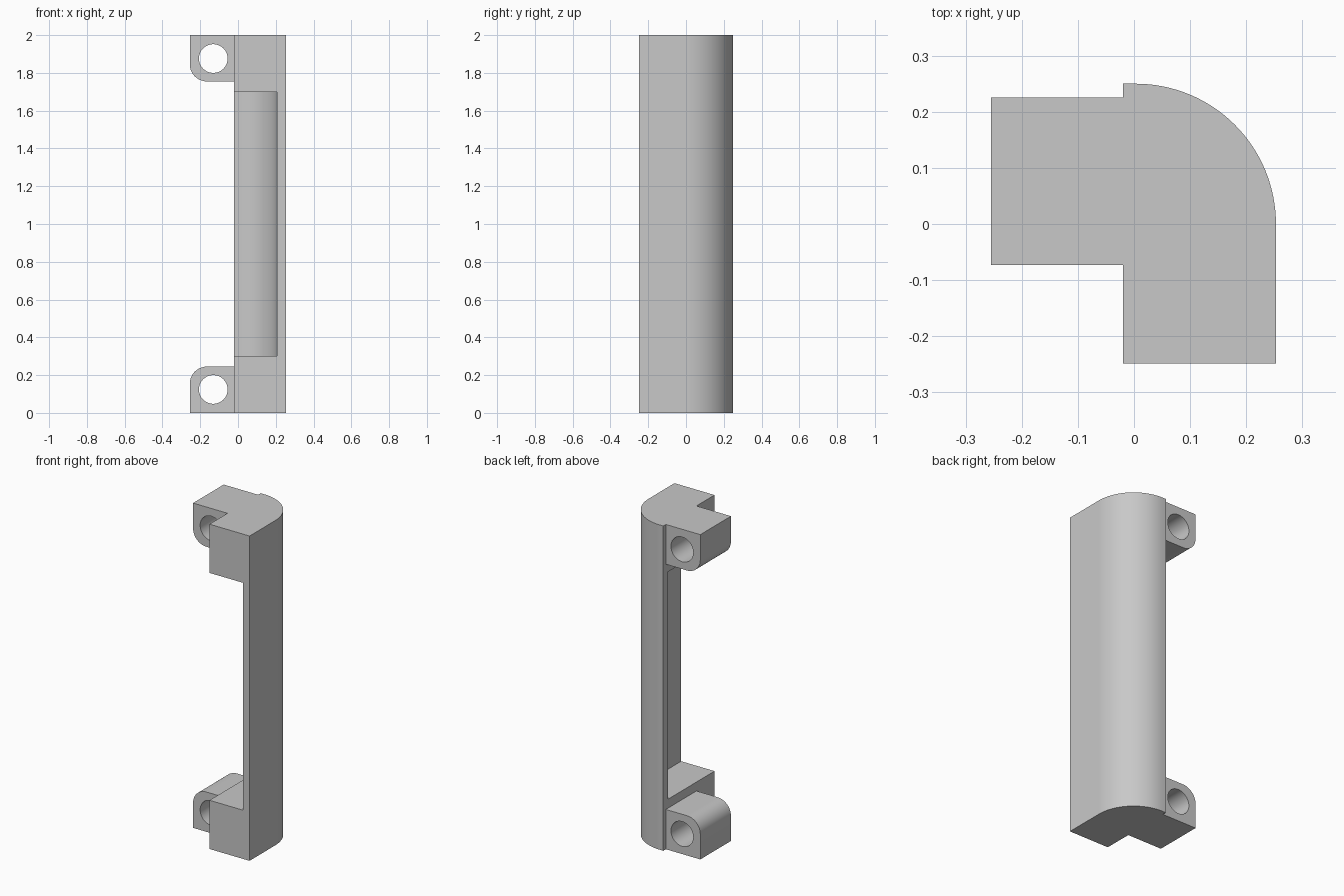
import bpy, bmesh
from math import cos, sin, pi, radians
from mathutils import Vector

cube = bpy.data.objects.get("Cube")
if cube:
    bpy.data.objects.remove(cube, do_unlink=True)

grey = bpy.data.materials.new("Plain grey")
grey.use_nodes = True
colour = (0.58, 0.58, 0.58, 1)
grey.diffuse_color = colour
grey.node_tree.nodes["Principled BSDF"].inputs["Base Color"].default_value = colour


def arc(cx, cy, r, start, end, steps):
    angles = [radians(start + (end - start) * i / steps) for i in range(steps + 1)]
    return [(cx + r * cos(a), cy + r * sin(a)) for a in angles]


def prism(name, profile, low, high, axis="z"):
    """Extrude a 2D profile (x, y) along z, or (x, z) along y."""
    def place(p, d):
        return (p[0], p[1], d) if axis == "z" else (p[0], d, p[1])
    bm = bmesh.new()
    face = bm.faces.new([bm.verts.new(place(p, low)) for p in profile])
    moved = bmesh.ops.extrude_face_region(bm, geom=[face])["geom"]
    verts = [v for v in moved if isinstance(v, bmesh.types.BMVert)]
    step = Vector(place((0, 0), high - low))
    bmesh.ops.translate(bm, verts=verts, vec=step)
    bmesh.ops.recalc_face_normals(bm, faces=bm.faces)
    mesh = bpy.data.meshes.new(name)
    bm.to_mesh(mesh)
    bm.free()
    mesh.materials.append(grey)
    obj = bpy.data.objects.new(name, mesh)
    bpy.context.collection.objects.link(obj)
    return obj


def combine(target, tool, operation):
    """Apply a boolean and discard the tool."""
    bpy.context.view_layer.objects.active = target
    mod = target.modifiers.new(operation, "BOOLEAN")
    mod.operation = operation
    mod.solver = "EXACT"
    mod.object = tool
    bpy.ops.object.modifier_apply(modifier=mod.name)
    bpy.data.objects.remove(tool, do_unlink=True)


LEFT, RIGHT, FRONT = -0.02, 0.253, -0.249
CX = 0.003

# Tall body with a quarter-round back corner
outer = [(LEFT, FRONT), (RIGHT, FRONT)] + arc(CX, 0, 0.25, 0, 90, 32) + [(LEFT, 0.25)]
body = prism("handle_body", outer, 0, 2)

# Hollow between the two end blocks, open to the front and inner side
inner = [(-0.1, -0.4), (0.207, -0.4)] + arc(CX, 0, 0.204, 0, 90, 32) + [(-0.1, 0.204)]
combine(body, prism("hollow_cutter", inner, 0.3, 1.7), "DIFFERENCE")

# Mounting lugs, mirrored top and bottom, each with a round bolt hole
for name, flip in (("lower_lug", False), ("upper_lug", True)):
    def fit(points):
        return [(x, 2 - z if flip else z) for x, z in points]
    shape = [(-0.255, 0), (0.05, 0), (0.05, 0.245)] + arc(-0.165, 0.155, 0.09, 90, 180, 12)
    lug = prism(name, fit(shape), -0.073, 0.225, "y")
    hole = arc(-0.131, 0.124, 0.076, 0, 352.5, 47)
    combine(lug, prism("hole_cutter", fit(hole), -0.4, 0.4, "y"), "DIFFERENCE")
    combine(body, lug, "UNION")

bpy.ops.object.select_all(action="DESELECT")
body.select_set(True)
bpy.context.view_layer.objects.active = body
bpy.ops.object.shade_smooth_by_angle(angle=pi / 6)
